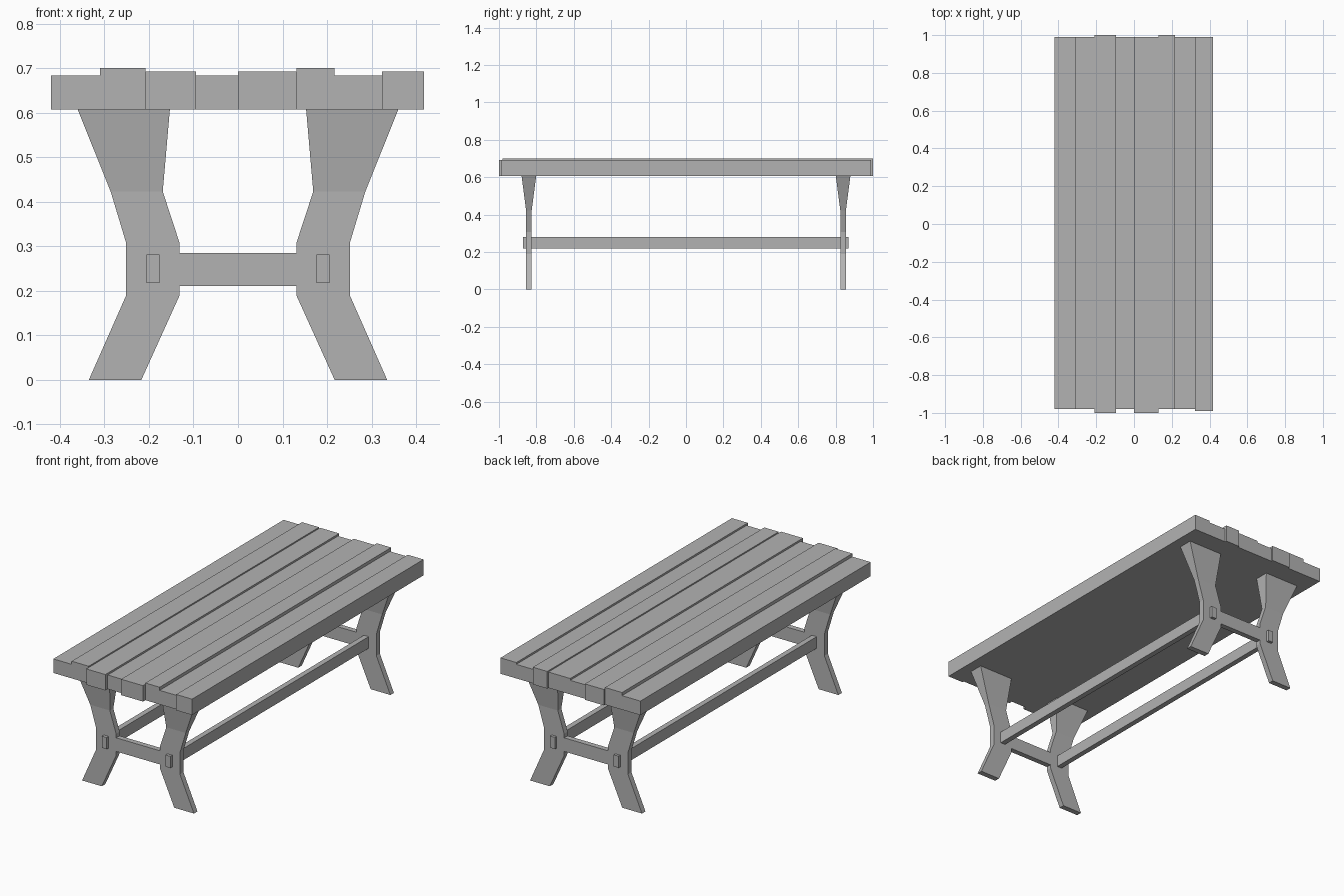
import bpy
import bmesh

cube = bpy.data.objects.get("Cube")
if cube:
    bpy.data.objects.remove(cube, do_unlink=True)

grey = bpy.data.materials.new("wood_grey")
grey.use_nodes = True
grey.diffuse_color = (0.45, 0.45, 0.45, 1)
grey.node_tree.nodes["Principled BSDF"].inputs["Base Color"].default_value = grey.diffuse_color


def loft(name, sections):
    """Join stacked rectangles (x0, x1, y0, y1, z) into a closed solid."""
    bm = bmesh.new()
    rings = [[bm.verts.new((x, y, z)) for x, y in ((x0, y0), (x1, y0), (x1, y1), (x0, y1))]
             for x0, x1, y0, y1, z in sections]
    bm.faces.new(rings[0])
    bm.faces.new(rings[-1])
    for low, high in zip(rings, rings[1:]):
        for i in range(4):
            j = (i + 1) % 4
            bm.faces.new((low[i], low[j], high[j], high[i]))
    bmesh.ops.recalc_face_normals(bm, faces=bm.faces)
    mesh = bpy.data.meshes.new(name)
    bm.to_mesh(mesh)
    bm.free()
    mesh.materials.append(grey)
    obj = bpy.data.objects.new(name, mesh)
    bpy.context.collection.objects.link(obj)
    return obj


def box(name, x0, x1, y0, y1, z0, z1):
    return loft(name, [(x0, x1, y0, y1, z0), (x0, x1, y0, y1, z1)])


# Table top: uneven planks, each with right edge, front end, back end, top height
UNDERSIDE = 0.607
planks = [
    (-0.31, -0.98, 0.99, 0.683),
    (-0.208, -0.98, 0.99, 0.70),
    (-0.094, -1.0, 1.0, 0.693),
    (0.0, -0.98, 0.99, 0.683),
    (0.131, -1.0, 0.99, 0.693),
    (0.217, -0.98, 1.0, 0.70),
    (0.323, -0.98, 0.99, 0.683),
    (0.418, -0.99, 0.99, 0.693),
]
left_edge = -0.42
for n, (right_edge, front, back, top) in enumerate(planks, 1):
    box(f"top_plank_{n}", left_edge, right_edge, front, back, UNDERSIDE, top)
    left_edge = right_edge

# Legs: inner x, outer x, half thickness, height
LEG_Y = 0.84
profile = [
    (0.217, 0.335, 0.015, 0.0),
    (0.131, 0.251, 0.015, 0.19),
    (0.131, 0.251, 0.015, 0.307),
    (0.169, 0.286, 0.015, 0.423),
    (0.153, 0.36, 0.039, UNDERSIDE),
]
for end, sy in (("front", -1), ("back", 1)):
    y = sy * LEG_Y
    for side, sx in (("left", 1), ("right", -1)):
        loft(f"{end}_{side}_leg", [(sx * a, sx * b, y - t, y + t, z) for a, b, t, z in profile])
    # Crossbar between the two legs
    box(f"{end}_crossbar", -0.14, 0.14, y - 0.0145, y + 0.0145, 0.211, 0.285)

# Long rails whose ends poke through the legs
for side, sx in (("left", 1), ("right", -1)):
    box(f"{side}_rail", sx * 0.176, sx * 0.205, -0.872, 0.87, 0.218, 0.281)
